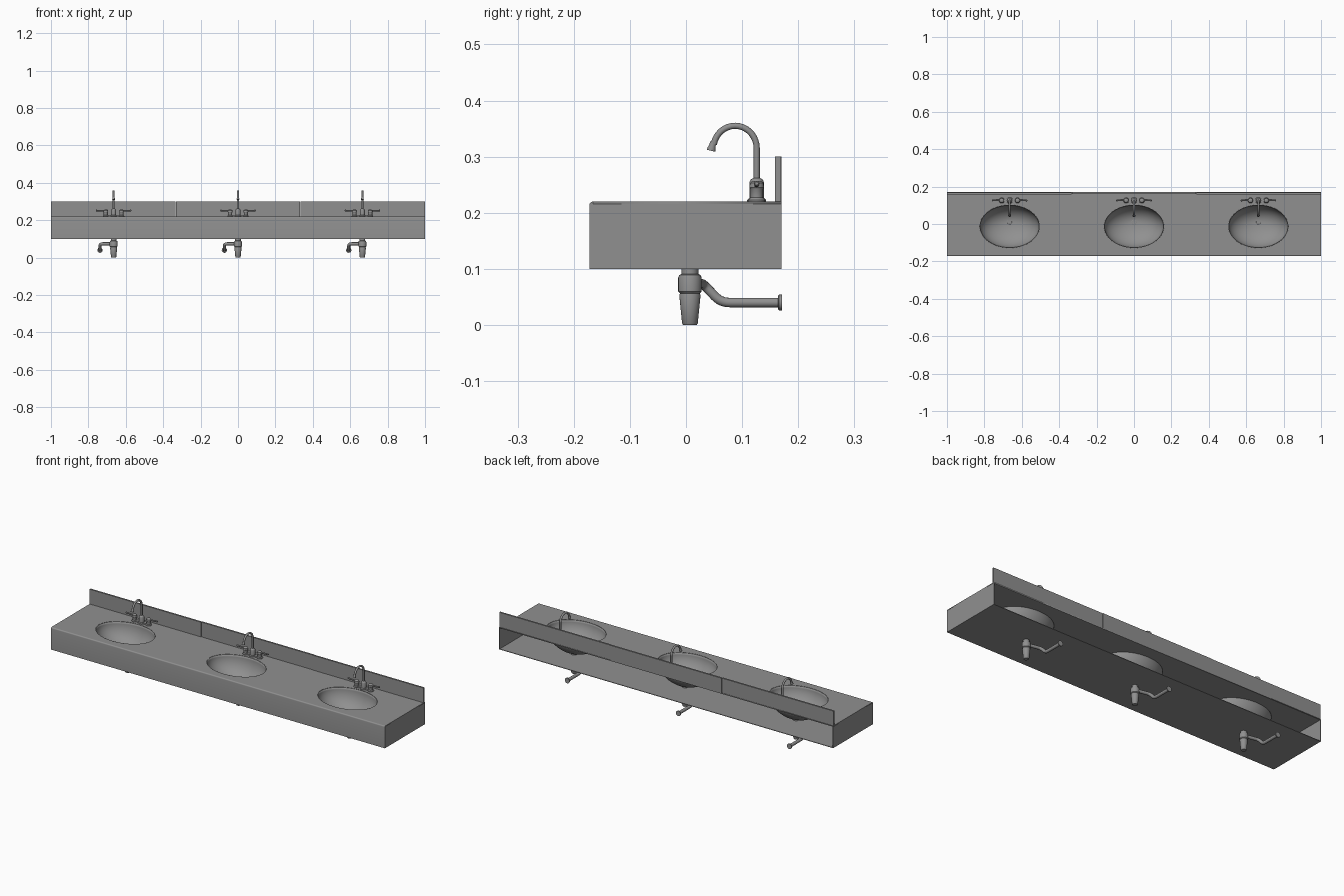
import bpy, bmesh, math
from mathutils import Vector, Matrix

old = bpy.data.objects.get("Cube")
if old:
    bpy.data.objects.remove(old, do_unlink=True)

GREY = (0.28, 0.28, 0.28, 1)
grey = bpy.data.materials.new("plain_grey")
grey.use_nodes = True
grey.diffuse_color = GREY
grey.node_tree.nodes["Principled BSDF"].inputs["Base Color"].default_value = GREY

TOP, BASE = 0.22, 0.10
FRONT, BACK = -0.172, 0.170
BASINS = (("right", -0.665), ("middle", 0.0), ("left", 0.665))


def finish(name, mesh, smooth=True):
    obj = bpy.data.objects.new(name, mesh)
    bpy.context.collection.objects.link(obj)
    mesh.materials.clear()
    mesh.materials.append(grey)
    if smooth:
        bpy.ops.object.select_all(action='DESELECT')
        obj.select_set(True)
        bpy.context.view_layer.objects.active = obj
        bpy.ops.object.shade_smooth_by_angle(angle=math.radians(40))
    return obj


def from_bmesh(name, bm, smooth=True):
    bmesh.ops.recalc_face_normals(bm, faces=bm.faces)
    mesh = bpy.data.meshes.new(name)
    bm.to_mesh(mesh)
    bm.free()
    return finish(name, mesh, smooth)


def box(name, lo, hi, round_front=0):
    lo, hi = Vector(lo), Vector(hi)
    bm = bmesh.new()
    bmesh.ops.create_cube(bm, size=1)
    for v in bm.verts:
        v.co = (lo + hi) / 2 + v.co * (hi - lo)
    if round_front:
        edges = [e for e in bm.edges
                 if all(v.co.y < lo.y + 1e-5 and v.co.z > hi.z - 1e-5 for v in e.verts)]
        bmesh.ops.bevel(bm, geom=edges, offset=round_front, segments=4,
                        profile=0.5, affect='EDGES')
    return from_bmesh(name, bm, bool(round_front))


def loft(bm, rings, caps=True):
    loops = [[bm.verts.new(p) for p in ring] for ring in rings]
    for a, b in zip(loops, loops[1:]):
        for i in range(len(a)):
            j = (i + 1) % len(a)
            bm.faces.new((a[i], a[j], b[j], b[i]))
    if caps:
        bm.faces.new(loops[0])
    bm.faces.new(loops[-1])


def ellipse(cx, cy, z, rx, ry, n):
    return [(cx + rx * math.cos(math.tau * i / n),
             cy + ry * math.sin(math.tau * i / n), z) for i in range(n)]


def lathe(name, at, profile, axis=(0, 0, 1), n=24):
    """Turned part: profile holds (radius, distance along axis)."""
    bm = bmesh.new()
    loft(bm, [ellipse(0, 0, h, r, r, n) for r, h in profile])
    turn = Vector((0, 0, 1)).rotation_difference(Vector(axis)).to_matrix().to_4x4()
    bm.transform(Matrix.Translation(at) @ turn)
    return from_bmesh(name, bm)


def curve_mesh(name, loops, cyclic, **settings):
    curve = bpy.data.curves.new(name, 'CURVE')
    for key, value in settings.items():
        setattr(curve, key, value)
    for pts in loops:
        spline = curve.splines.new('POLY')
        spline.points.add(len(pts) - 1)
        for p, co in zip(spline.points, pts):
            p.co = (*co, 1)
        spline.use_cyclic_u = cyclic
    temp = bpy.data.objects.new(name + "_path", curve)
    bpy.context.collection.objects.link(temp)
    graph = bpy.context.evaluated_depsgraph_get()
    mesh = bpy.data.meshes.new_from_object(temp.evaluated_get(graph))
    bpy.data.objects.remove(temp, do_unlink=True)
    mesh.name = name
    return mesh


def tube(name, pts, radius):
    return finish(name, curve_mesh(name, [pts], False, dimensions='3D',
                                   bevel_depth=radius, bevel_resolution=4,
                                   use_fill_caps=True))


def rounded(pts, steps=6, reach=0.016):
    """Replace the inner corners of a path with smooth bends."""
    pts = [Vector(p) for p in pts]
    out = [pts[0]]
    for a, b, c in zip(pts, pts[1:], pts[2:]):
        s = b + (a - b).normalized() * reach
        e = b + (c - b).normalized() * reach
        for i in range(steps + 1):
            t = i / steps
            out.append(s * (1 - t) ** 2 + b * 2 * t * (1 - t) + e * t * t)
    return out + [pts[-1]]


# Counter: top with oval openings, front, ends and floor; the back is open
outline = [(-1, FRONT + 0.006, 0), (1, FRONT + 0.006, 0), (1, BACK, 0), (-1, BACK, 0)]
holes = [ellipse(x, -0.013, 0, 0.16, 0.115, 64) for _, x in BASINS]
top = finish("counter_top", curve_mesh("counter_top", [outline] + holes, True,
             dimensions='2D', fill_mode='BOTH', extrude=0.002), False)
top.location.z = TOP - 0.002
box("counter_front", (-1, FRONT, BASE), (1, FRONT + 0.008, TOP), 0.006)
box("counter_floor", (-1, FRONT, BASE), (1, BACK, BASE + 0.003))
for side, x in (("right", -1), ("left", 0.997)):
    box(side + "_end_panel", (x, FRONT + 0.006, BASE), (x + 0.003, BACK, TOP))

# Backsplash in three panels, the middle one set slightly back
for i, side in enumerate(("right", "middle", "left")):
    x = -1 + i * 2 / 3
    step = 0.002 if i == 1 else 0
    box(side + "_backsplash", (x + 0.001 * (i > 0), 0.159 + step, TOP - 0.002),
        (x + 2 / 3 - 0.001 * (i < 2), 0.168 + step, 0.30))


def basin(side, x):
    # Oval bowl whose centre drifts back towards the drain
    bm = bmesh.new()
    rings = []
    for i in range(15):
        a = math.radians(84) * i / 14
        k = math.cos(a)
        rings.append(ellipse(x, 0.01 - 0.023 * k, TOP - 0.001 - 0.107 * math.sin(a),
                             0.16 * k, 0.115 * k, 64))
    loft(bm, rings, caps=False)
    bowl = from_bmesh(side + "_bowl", bm)
    shell = bowl.modifiers.new("thickness", 'SOLIDIFY')
    shell.thickness = 0.002
    lathe(side + "_drain_ring", (x, 0.01, TOP - 0.108),
          [(0.015, 0), (0.015, 0.002), (0.012, 0.003), (0.010, 0.001)])


def faucet(side, x):
    y = 0.126
    # Central body and curved spout
    lathe(side + "_faucet_body", (x, y, TOP),
          [(0.017, 0), (0.017, 0.003), (0.013, 0.007), (0.013, 0.034),
           (0.011, 0.039), (0.006, 0.042)])
    arc = [math.radians(a) for a in range(0, 171, 10)]
    tube(side + "_spout", [(x, y, TOP + 0.03)] +
         [(x, 0.083 + 0.0385 * math.cos(a) + 0.0045, 0.315 + 0.040 * math.sin(a))
          for a in arc], 0.0055)
    lathe(side + "_spout_tip", (x, 0.0485, 0.326),
          [(0.0055, 0), (0.006, 0.007), (0.0075, 0.012), (0.0075, 0.016)],
          (0, -0.25, -1))
    box(side + "_faucet_base", (x - 0.045, y - 0.008, TOP), (x + 0.045, y + 0.008, TOP + 0.008))
    # Mirrored handles with levers
    for hand, s in (("right", -1), ("left", 1)):
        name = side + "_" + hand
        hx = x + s * 0.042
        lathe(name + "_handle", (hx, y, TOP),
              [(0.015, 0), (0.015, 0.003), (0.011, 0.007), (0.011, 0.022),
               (0.013, 0.025), (0.012, 0.033), (0.007, 0.037)])
        lathe(name + "_lever", (hx, y, TOP + 0.029),
              [(0.005, 0), (0.004, 0.02), (0.004, 0.045), (0.005, 0.05), (0.003, 0.053)],
              (s, 0, 0.06), 12)


def trap(side, x):
    y = 0.007
    # Tailpiece, collar and tapered cup
    lathe(side + "_drain_pipe", (x, y, 0.08), [(0.015, 0), (0.015, 0.034)])
    lathe(side + "_trap_collar", (x, y, 0.055),
          [(0.016, 0), (0.021, 0.005), (0.021, 0.029), (0.019, 0.034), (0.015, 0.036)])
    lathe(side + "_trap_cup", (x, y, 0),
          [(0.012, 0), (0.014, 0.003), (0.019, 0.053), (0.017, 0.058)])
    # Waste pipe to the wall, ending in a flange
    px = x - 0.073
    tube(side + "_waste_pipe", rounded([(x, y + 0.008, 0.074), (px, 0.03, 0.074),
         (px, 0.062, 0.04), (px, 0.168, 0.04)]), 0.0085)
    lathe(side + "_wall_flange", (px, 0.164, 0.04),
          [(0.012, 0), (0.014, 0.002), (0.014, 0.007)], (0, 1, 0))


for side, x in BASINS:
    basin(side, x)
    faucet(side, x)
    trap(side, x)
